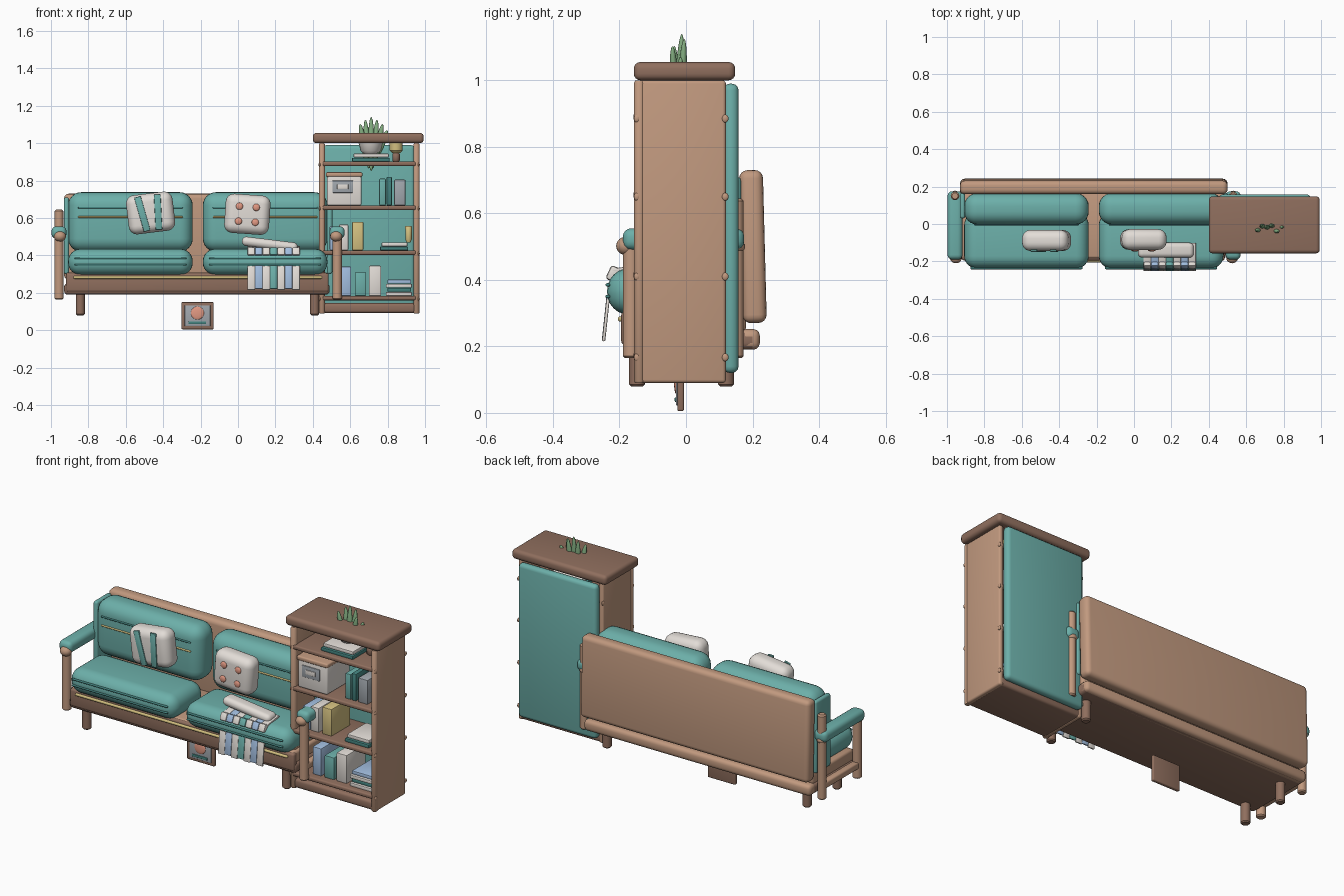
import bpy, bmesh, math
from mathutils import Matrix, Vector

if "Cube" in bpy.data.objects:
    bpy.data.objects.remove(bpy.data.objects["Cube"])


def mat(name, r, g, b):
    m = bpy.data.materials.new(name)
    m.diffuse_color = (*[(c / 255) ** 2.2 for c in (r, g, b)], 1)
    m.use_nodes = True
    m.node_tree.nodes["Principled BSDF"].inputs["Base Color"].default_value = m.diffuse_color
    return m


WOOD = mat("wood", 192, 152, 126)
DARK = mat("dark_wood", 142, 110, 94)
TEAL = mat("teal", 108, 174, 168)
DTEAL = mat("deep_teal", 70, 130, 126)
WHITE = mat("cream", 226, 220, 214)
YELLOW = mat("ochre", 212, 192, 128)
BLUE = mat("blue", 160, 188, 222)
GREY = mat("grey", 160, 166, 172)
PEACH = mat("peach", 226, 152, 130)
GREEN = mat("leaf_green", 130, 172, 128)


def finish(name, bm, m, M):
    bmesh.ops.transform(bm, matrix=M, verts=bm.verts)
    me = bpy.data.meshes.new(name)
    for f in bm.faces:
        f.smooth = True
    for e in bm.edges:
        if len(e.link_faces) == 2 and e.calc_face_angle(0) > math.radians(40):
            e.smooth = False
    bm.to_mesh(me)
    bm.free()
    me.materials.append(m)
    o = bpy.data.objects.new(name, me)
    bpy.context.collection.objects.link(o)
    return o


def box(name, x, y, z, m, bev=0.006, seg=3, rot=None):
    """Rounded box from (min, max) ranges, optionally turned about its centre."""
    c = Vector([(a[0] + a[1]) / 2 for a in (x, y, z)])
    s = [a[1] - a[0] for a in (x, y, z)]
    bm = bmesh.new()
    bmesh.ops.create_cube(bm, size=1)
    bmesh.ops.scale(bm, vec=s, verts=bm.verts)
    b = min(bev, min(s) * 0.48)
    bmesh.ops.bevel(bm, geom=bm.edges[:], offset=b, segments=seg, profile=0.5, affect='EDGES')
    return finish(name, bm, m, Matrix.Translation(c) @ (rot or Matrix()))


def lathe(name, loc, prof, m, n=20, M=None):
    """Solid of revolution from (radius, height) points."""
    bm = bmesh.new()
    rings = [[bm.verts.new((r * math.cos(2 * math.pi * i / n), r * math.sin(2 * math.pi * i / n), z))
              for i in range(n)] for r, z in prof]
    for a, b in zip(rings, rings[1:]):
        for i in range(n):
            bm.faces.new((a[i], a[(i + 1) % n], b[(i + 1) % n], b[i]))
    bm.faces.new(rings[0][::-1])
    bm.faces.new(rings[-1])
    return finish(name, bm, m, Matrix.Translation(loc) @ (M or Matrix()))


def post(name, x, y, z0, z1, r, m):
    h = z1 - z0
    return lathe(name, (x, y, z0), [(r * .75, 0), (r, .006), (r, h - .008), (r * .7, h)], m)


def ball(name, loc, s, m, M=None):
    bm = bmesh.new()
    bmesh.ops.create_uvsphere(bm, u_segments=20, v_segments=12, radius=1)
    bmesh.ops.scale(bm, vec=s, verts=bm.verts)
    return finish(name, bm, m, Matrix.Translation(loc) @ (M or Matrix()))


RX = lambda d: Matrix.Rotation(math.radians(d), 4, 'X')
RY = lambda d: Matrix.Rotation(math.radians(d), 4, 'Y')

# Sofa frame
box("sofa_base", (-.93, .49), (-.19, .22), (.19, .25), DARK, .02)
box("seat_deck", (-.92, .48), (-.185, .18), (.24, .31), WOOD, .015)
box("front_rail", (-.92, .485), (-.195, -.16), (.205, .305), DARK, .012)
box("rear_rail", (-.93, .49), (.16, .222), (.19, .252), WOOD, .02)
box("rail_trim", (-.88, .45), (-.205, -.19), (.275, .29), YELLOW)
box("sofa_back", (-.93, .5), (.165, .237), (.27, .73), WOOD, .025, 4, RX(1.5))
for x in (-.843, .41):
    for y in (-.148, .12):
        post("sofa_leg", x, y, .08, .22, .024, DARK)

# Cushions with piping seams
for x in (-.575, .145):
    box("seat_cushion", (x - .333, x + .333), (-.237, .06), (.295, .435), TEAL, .066, 6)
    box("back_cushion", (x - .333, x + .333), (-.003, .165), (.42, .738), TEAL, .07, 6)
    for z, m in ((.655, DTEAL), (.605, YELLOW)):
        box("back_piping", (x - .28, x + .28), (-.008, .004), (z - .005, z + .005), m)
    for z in (.35, .385):
        box("seat_piping", (x - .3, x + .3), (-.242, -.228), (z - .005, z + .005), DTEAL)

# Arms
for x, s in ((-.957, 1), (.53, -1)):
    post("front_arm_post", x, -.165, .165, .51, .025, WOOD)
    post("rear_arm_post", x, .15, .165, .645, .023, WOOD)
    box("armrest_pad", (x - .04, x + .04), (-.19, .175), (.49, .555), TEAL, .025, 4)
    ball("arm_knob", (x + s * .005, -.18, .502), (.032, .03, .028), WOOD)
    ball("post_band", (x, .15, .5), (.028, .028, .02), WOOD)
    box("arm_stretcher", (x - .02, x + .02), (-.16, .15), (.22, .26), WOOD, .01)
    box("arm_bolster", (x + s * .04 - .014, x + s * .04 + .014), (.03, .165), (.3, .71), TEAL, .012)

# Throw pillows
T1, T2 = RY(-7), RY(4)
c1, c2 = Vector((-.467, -.088, .627)), Vector((.05, -.083, .62))


def on(c, T, u, v, w, h, name, m, tilt=0):
    p = c + T @ Vector((u, -.055, v))
    box(name, (p.x - w, p.x + w), (p.y - .006, p.y + .006), (p.z - h, p.z + h), m, .004, 2, T @ RY(tilt))


box("striped_pillow", (c1.x - .125, c1.x + .125), (c1.y - .056, c1.y + .056),
    (c1.z - .105, c1.z + .105), WHITE, .045, 6, T1)
for u in (-.045, .04):
    on(c1, T1, u, 0, .018, .095, "pillow_stripe", TEAL, -9 if u < 0 else 4)
box("button_pillow", (c2.x - .12, c2.x + .12), (c2.y - .055, c2.y + .055),
    (c2.z - .105, c2.z + .105), WHITE, .045, 6, T2)
for u in (-.045, .045):
    for v in (-.04, .04):
        ball("pillow_button", c2 + T2 @ Vector((u, -.056, v)), (.019, .008, .019), PEACH)

# Throw blanket: roll, top flap and hanging drape in alternating stripes
box("blanket_roll", (.02, .32), (-.18, -.1), (.435, .485), WHITE, .024, 5, RY(7))
for i in range(7):
    x, m = .05 + i * .04, BLUE if i in (1, 5) else TEAL if i == 3 else WHITE
    d = .006 * (i % 2)
    box("blanket_drape", (x, x + .041), (-.246, -.236), (.215 + d, .345 + d), m, .004, 2, RX(-6))
    box("blanket_flap", (x, x + .041), (-.225, -.1), (.43, .442), m, .004, 2, RX(8))
    box("blanket_edge", (x, x + .041), (-.235, -.2), (.395, .44), m, .008, 2, RX(-25))

# Bookcase carcass
for x in (.435, .94):
    box("bookcase_side", (x, x + .028), (-.152, .12), (.09, 1.0), WOOD, .01)
    post("bookcase_post", x + .014, -.14, .09, 1.0, .017, WOOD)
box("bookcase_top", (.4, .993), (-.157, .148), (1.0, 1.055), DARK, .02, 4)
box("bookcase_back", (.455, .945), (.112, .158), (.12, .99), TEAL, .02)
box("bookcase_plinth", (.44, .96), (-.15, .12), (.092, .145), DARK, .015)
for z in (.172, .415, .655, .89):
    box("shelf", (.45, .952), (-.158, .12), (z - .012, z + .012), DARK, .008)
    for y in (-.147, .118):
        for x in (.437, .966):
            ball("shelf_peg", (x, y, z - .005), (.006, .01, .012), WOOD)


# Upright books: x range, z range, colour
for x0, x1, z0, z1, m in ((.755, .79, .667, .81, TEAL), (.795, .823, .667, .82, DTEAL),
                          (.835, .895, .667, .805, GREY), (.54, .59, .427, .565, WHITE),
                          (.61, .67, .427, .58, YELLOW), (.55, .605, .184, .34, BLUE),
                          (.625, .685, .184, .31, TEAL), (.7, .765, .184, .345, WHITE),
                          (.49, .535, .427, .555, BLUE)):
    box("book", (x0, x1), (-.12, .05), (z0, z1), m, .005, 2)


# Flat book stacks
def stack(x0, x1, z, mats):
    for i, m in enumerate(mats):
        d = .008 * (i % 2)
        box("stacked_book", (x0 + d, x1 - d / 2), (-.13 + d, .05), (z, z + .02), m, .004, 2)
        z += .022


stack(.76, .91, .427, (DTEAL, WHITE))
stack(.79, .93, .184, (WHITE, DTEAL, WHITE, BLUE))
stack(.61, .81, .902, (DTEAL, WHITE))

# Storage box
box("storage_box", (.475, .66), (-.145, .06), (.667, .83), WHITE, .01)
box("storage_lid", (.47, .665), (-.15, .065), (.82, .845), WOOD, .008)
box("box_label", (.505, .615), (-.15, -.143), (.735, .8), GREY, .003)
box("label_card", (.53, .59), (-.154, -.147), (.755, .78), WHITE, .002)

# Cups
CUP = [(.022, 0), (.034, .012), (.036, .065), (.03, .068), (.028, .02)]
lathe("shelf_cup", (.845, -.02, .948), CUP, YELLOW)
post("cup_stand", .845, -.02, .902, .95, .02, DARK)
lathe("small_cup", (.912, -.06, .47), [(r * .5, z * 1.3) for r, z in CUP], YELLOW)

# Potted plant
lathe("plant_pot", (.71, -.02, .945), [(.04, 0), (.055, .015), (.066, .06), (.06, .066), (.055, .05)], WHITE)
for x, h, t, y in ((.672, .11, -10, -.03), (.69, .13, -4, -.015), (.712, .145, 0, -.02),
                   (.732, .13, 5, -.012), (.75, .11, 12, -.035), (.768, .08, 22, -.02)):
    ball("plant_leaf", (x, y, .995), (.017, .013, h), GREEN, RY(t) @ RX(3 if y < -.02 else -3))

# Framed picture under the seat
box("picture_frame", (-.303, -.13), (-.026, -.006), (.005, .15), DARK, .006)
box("picture_card", (-.285, -.148), (-.03, -.02), (.022, .133), GREY, .003)
ball("picture_sun", (-.217, -.03, .092), (.035, .006, .035), PEACH)
box("picture_band", (-.265, -.17), (-.034, -.026), (.033, .047), DTEAL, .003)
